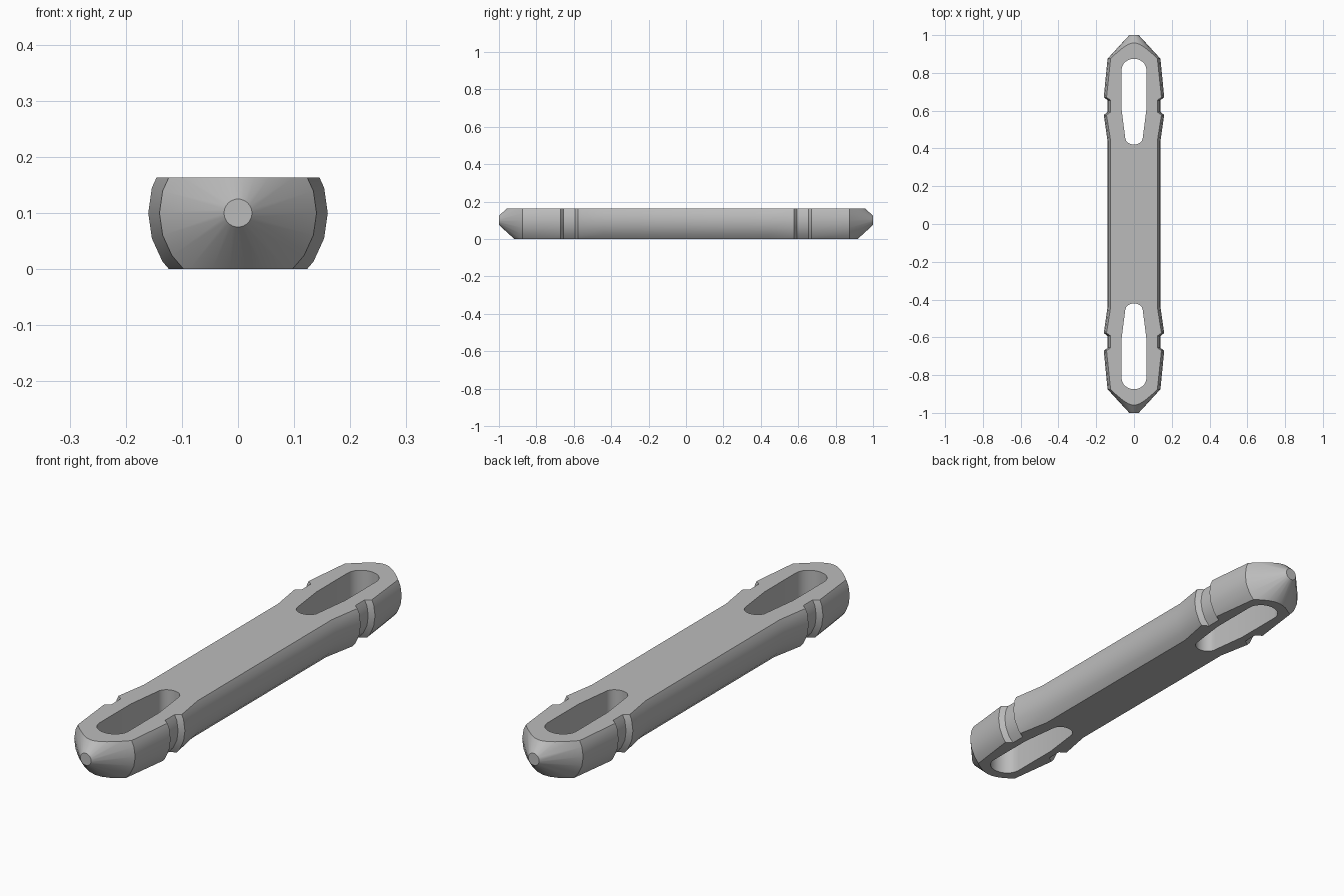
import bpy
import bmesh
import math
from mathutils import Vector

cube = bpy.data.objects.get("Cube")
if cube:
    bpy.data.objects.remove(cube, do_unlink=True)

AXIS_Z, TOP_Z, SIDES = 0.1, 0.163, 22

grey = bpy.data.materials.new("plain grey")
grey.use_nodes = True
colour = (0.5, 0.5, 0.5, 1)
grey.diffuse_color = colour
grey.node_tree.nodes["Principled BSDF"].inputs["Base Color"].default_value = colour


def finish(bm, name):
    bmesh.ops.recalc_face_normals(bm, faces=bm.faces)
    mesh = bpy.data.meshes.new(name)
    bm.to_mesh(mesh)
    bm.free()
    obj = bpy.data.objects.new(name, mesh)
    bpy.context.collection.objects.link(obj)
    mesh.materials.append(grey)
    return obj


# Turned pin: (distance from middle, radius), mirrored along its length
half = [(0.44, 0.14), (0.577, 0.16), (0.593, 0.14), (0.655, 0.14),
        (0.671, 0.16), (0.875, 0.14), (1.0, 0.025)]
profile = [(-y, r) for y, r in reversed(half)] + half

bm = bmesh.new()
rings = []
for y, r in profile:
    angles = [2 * math.pi * i / SIDES for i in range(SIDES)]
    rings.append([bm.verts.new((r * math.cos(a), y, AXIS_Z + r * math.sin(a)))
                  for a in angles])
for a, b in zip(rings, rings[1:]):
    for i in range(SIDES):
        j = (i + 1) % SIDES
        bm.faces.new((a[i], a[j], b[j], b[i]))
bm.faces.new(rings[0])
bm.faces.new(rings[-1])

# Flat top and underside
for z, direction in ((0, -1), (TOP_Z, 1)):
    geom = bm.verts[:] + bm.edges[:] + bm.faces[:]
    cut = bmesh.ops.bisect_plane(bm, geom=geom, dist=1e-6, plane_co=(0, 0, z),
                                 plane_no=(0, 0, direction), clear_outer=True)
    edges = [e for e in cut["geom_cut"] if isinstance(e, bmesh.types.BMEdge)]
    bmesh.ops.contextual_create(bm, geom=edges)
body = finish(bm, "pin_body")


# Tapered slots with rounded ends
def slot_cutter(name, side):
    def arc(centre, width, depth, start):
        return [(width * math.cos(start + math.pi * i / 12),
                 centre + depth * math.sin(start + math.pi * i / 12))
                for i in range(13)]
    outline = arc(0.815, 0.066, 0.06, 0) + [(-0.066, 0.61)]
    outline += arc(0.46, 0.047, 0.04, math.pi) + [(0.066, 0.61)]
    bm = bmesh.new()
    base = bm.faces.new([bm.verts.new((x, side * y, -0.1)) for x, y in outline])
    grown = bmesh.ops.extrude_face_region(bm, geom=[base])
    verts = [v for v in grown["geom"] if isinstance(v, bmesh.types.BMVert)]
    bmesh.ops.translate(bm, verts=verts, vec=Vector((0, 0, 0.4)))
    return finish(bm, name)


bpy.ops.object.select_all(action="DESELECT")
body.select_set(True)
bpy.context.view_layer.objects.active = body
for name, side in (("front_slot_cutter", -1), ("back_slot_cutter", 1)):
    cutter = slot_cutter(name, side)
    cutter.hide_render = True
    mod = body.modifiers.new(name, "BOOLEAN")
    mod.operation = "DIFFERENCE"
    mod.solver = "EXACT"
    mod.object = cutter
    bpy.ops.object.modifier_apply(modifier=mod.name)
    bpy.data.objects.remove(cutter, do_unlink=True)

bpy.ops.object.shade_smooth_by_angle(angle=math.radians(25))
